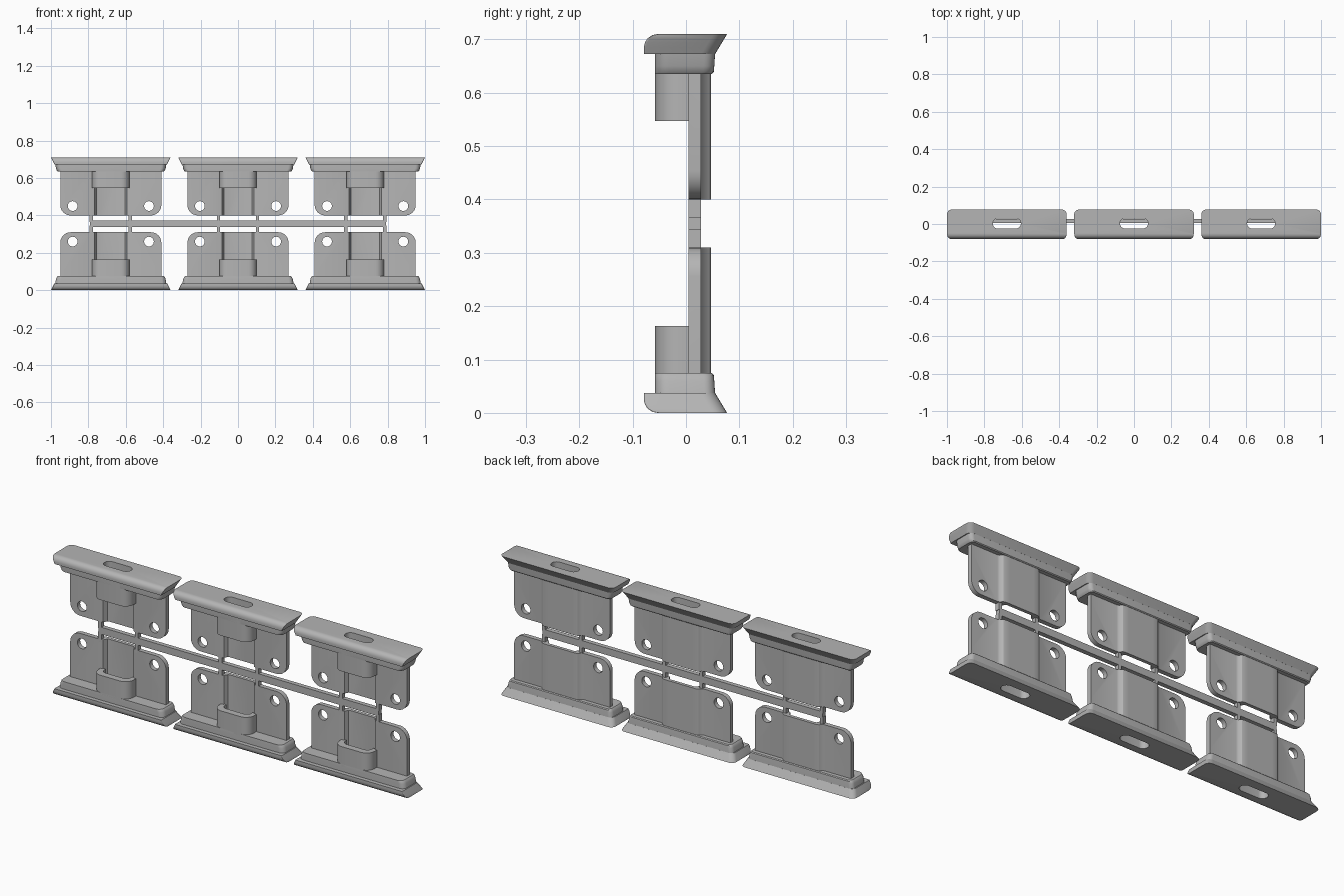
import bpy, bmesh, math

cube = bpy.data.objects.get("Cube")
if cube:
    bpy.data.objects.remove(cube, do_unlink=True)

MID = 0.355          # mirror height between lower and upper clips
CENTRES = (-0.68, 0.0, 0.68)

grey = bpy.data.materials.new("mid_grey")
grey.use_nodes = True
colour = (0.46, 0.46, 0.46, 1)
grey.diffuse_color = colour
grey.node_tree.nodes["Principled BSDF"].inputs["Base Color"].default_value = colour


def loft(name, rings):
    """Closed solid through rings of 3D points, origin on the mirror plane."""
    bm = bmesh.new()
    loops = [[bm.verts.new((x, y, z - MID)) for x, y, z in r] for r in rings]
    for a, b in zip(loops, loops[1:]):
        for i in range(len(a)):
            j = (i + 1) % len(a)
            bm.faces.new((a[i], a[j], b[j], b[i]))
    bm.faces.new(loops[0])
    bm.faces.new(loops[-1])
    bmesh.ops.recalc_face_normals(bm, faces=bm.faces)
    mesh = bpy.data.meshes.new(name)
    bm.to_mesh(mesh)
    bm.free()
    mesh.materials.append(grey)
    obj = bpy.data.objects.new(name, mesh)
    obj.location.z = MID
    bpy.context.collection.objects.link(obj)
    return obj


def rounded(hx, lo, hi, r_lo, r_hi, steps=6):
    """Rounded rectangle with separate low-side and high-side corner radii."""
    pts = []
    for sx, v, r, start in ((1, hi, r_hi, 0), (-1, hi, r_hi, 90),
                            (-1, lo, r_lo, 180), (1, lo, r_lo, 270)):
        cv = v - r if v == hi else v + r
        for i in range(steps + 1):
            a = math.radians(start + 90 * i / steps)
            pts.append((sx * (hx - r) + r * math.cos(a), cv + r * math.sin(a)))
    return pts


def upright(name, outline, z0, z1):
    return loft(name, [[(x, y, z) for x, y in outline] for z in (z0, z1)])


def across(name, outline, y0=-0.2, y1=0.2):
    return loft(name, [[(x, y, z) for x, z in outline] for y in (y0, y1)])


def cut(obj, cutter, operation="DIFFERENCE"):
    """Bake a boolean and discard the cutter."""
    mod = obj.modifiers.new("cut", "BOOLEAN")
    mod.object, mod.operation, mod.solver = cutter, operation, "EXACT"
    bpy.context.view_layer.update()
    deps = bpy.context.evaluated_depsgraph_get()
    baked = bpy.data.meshes.new_from_object(obj.evaluated_get(deps))
    obj.modifiers.clear()
    obj.data = baked
    bpy.data.objects.remove(cutter, do_unlink=True)


def slot():
    return upright("slot_cutter", rounded(0.075, -0.024, 0.03, 0.026, 0.026), -0.1, 0.5)


def smooth(obj):
    bpy.ops.object.select_all(action="DESELECT")
    obj.select_set(True)
    bpy.context.view_layer.objects.active = obj
    bpy.ops.object.shade_smooth_by_angle(angle=math.radians(32))


# Flared cap: rounded front lip, slanting back and ends
lip = [(0.0, -0.053), (0.002, -0.063), (0.008, -0.072), (0.016, -0.077),
       (0.025, -0.079), (0.037, -0.079)]
cap = loft("cap", [[(x, y, z) for x, y in
                    rounded(0.32 - 0.5 * z, front, 0.077 - 0.6 * z, 0.004, 0.026)]
                   for z, front in lip])
cut(cap, slot())

# Narrower step on the cap
step = loft("cap_step", [[(x, y, z) for x, y in rounded(hx, -0.058, back, 0.026, 0.02)]
                         for z, hx, back in ((0.03, 0.298, 0.055), (0.06, 0.293, 0.053),
                                             (0.071, 0.288, 0.052), (0.075, 0.284, 0.048))])
cut(step, slot())

# Hollow loop in front of the plate
strap = upright("strap_loop", rounded(0.1, -0.058, 0.012, 0.045, 0.001), 0.03, 0.163)
cut(strap, slot())

# Plate with a raised central channel, rounded corners and two holes
front = [(0.27, 0.005), (0.094, 0.005), (0.086, 0.008), (0.076, 0.027), (0.068, 0.03)]
back = [(0.068, 0.047), (0.088, 0.047), (0.1, 0.044), (0.112, 0.031), (0.122, 0.028),
        (0.27, 0.028)]
section = (front + [(-x, y) for x, y in reversed(front)]
           + [(-x, y) for x, y in reversed(back)] + back)
plate = upright("plate", section, 0.04, 0.31)
cut(plate, across("corner_cutter", rounded(0.27, -0.1, 0.31, 0.01, 0.055, 8)), "INTERSECT")
for side in (-1, 1):
    hole = [(side * 0.204 + 0.026 * math.cos(i * math.pi / 12),
             0.26 + 0.026 * math.sin(i * math.pi / 12)) for i in range(24)]
    cut(plate, across("hole_cutter", hole))

# Break-off tab joining a plate to the runner
tab = upright("tab", [(-0.009, 0.005), (0.009, 0.005), (0.009, 0.028), (-0.009, 0.028)],
              0.295, 0.345)

# Mirror every part upward and repeat it along the row
for part in (cap, step, strap, plate, tab):
    smooth(part)
    mirror = part.modifiers.new("upper_copy", "MIRROR")
    mirror.use_axis = (False, False, True)
    mirror.use_mirror_merge = False
    spots = CENTRES
    if part is tab:
        spots = [c + s * 0.104 for c in CENTRES for s in (-1, 1)]
    for n, x in enumerate(spots):
        obj = part if n == 0 else part.copy()
        if n:
            bpy.context.collection.objects.link(obj)
        obj.name = f"{part.name.split('.')[0].rstrip('_1')}_{n + 1}"
        obj.location.x = x

# Runner bar between the rows
runner = upright("runner_bar", [(-0.79, 0.005), (0.79, 0.005), (0.79, 0.028), (-0.79, 0.028)],
                 0.337, 0.373)
